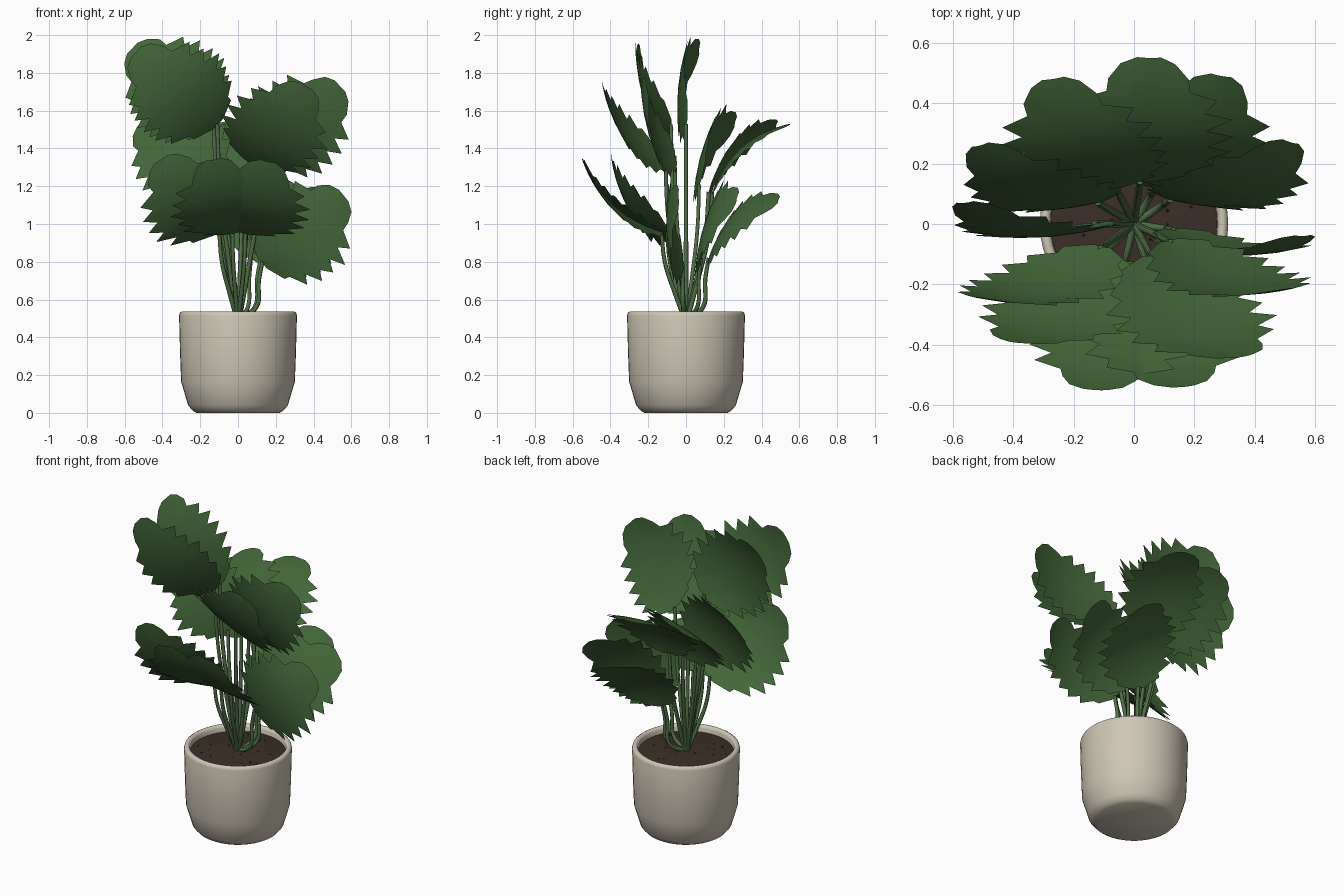
import bpy, bmesh, math, random
from mathutils import Vector

if "Cube" in bpy.data.objects:
    bpy.data.objects.remove(bpy.data.objects["Cube"])

random.seed(4)

def material(name, rgb):
    m = bpy.data.materials.new(name)
    m.diffuse_color = (*rgb, 1)
    m.use_nodes = True
    m.node_tree.nodes["Principled BSDF"].inputs["Base Color"].default_value = m.diffuse_color
    return m

POT = material("pot_glaze", (0.62, 0.57, 0.46))
SOIL = material("soil_brown", (0.045, 0.028, 0.02))
LEAF = material("leaf_green", (0.055, 0.135, 0.04))
STEM = material("stem_green", (0.08, 0.16, 0.06))

def make_object(name, bm, mat, smooth=None):
    bmesh.ops.recalc_face_normals(bm, faces=bm.faces)
    me = bpy.data.meshes.new(name)
    bm.to_mesh(me)
    bm.free()
    ob = bpy.data.objects.new(name, me)
    bpy.context.collection.objects.link(ob)
    me.materials.append(mat)
    if smooth:
        bpy.ops.object.select_all(action='DESELECT')
        ob.select_set(True)
        bpy.context.view_layer.objects.active = ob
        bpy.ops.object.shade_smooth_by_angle(angle=math.radians(smooth))
    return ob

def lathe(name, profile, mat, steps=48):
    bm = bmesh.new()
    vs = [bm.verts.new((r, 0, z)) for r, z in profile]
    es = [bm.edges.new(p) for p in zip(vs, vs[1:])]
    bmesh.ops.spin(bm, geom=vs + es, cent=(0, 0, 0), axis=(0, 0, 1),
                   angle=math.tau, steps=steps, use_merge=True)
    bmesh.ops.remove_doubles(bm, verts=bm.verts, dist=1e-4)
    return make_object(name, bm, mat, 50)

# Pot with tapered foot and lip
lathe("pot", [(0, 0), (.22, 0), (.24, .012), (.264, .04), (.301, .165),
              (.307, .32), (.312, .515), (.308, .53),
              (.297, .537), (.283, .533), (.277, .52), (.274, .47)], POT)

# Soil, slightly mounded, with small grains
lathe("soil", [(0, .507), (.12, .506), (.22, .502), (.278, .495)], SOIL)
bm = bmesh.new()
for _ in range(24):
    a, r = random.uniform(0, math.tau), .25 * math.sqrt(random.random())
    grain = bmesh.ops.create_icosphere(bm, subdivisions=1, radius=random.uniform(.004, .008))
    bmesh.ops.translate(bm, verts=grain["verts"], vec=(r * math.cos(a), r * math.sin(a), .503))
make_object("soil_grains", bm, SOIL)

# Half outline of a leaf: (position along rib, half width), teeth and notches alternating
TEETH = [.15, .24, .28, .285, .275, .23]
OUTLINE = [(-.01, .04)]
for i, w in enumerate(TEETH):
    t = .06 + i * .134
    OUTLINE += [(t, w), (t + .05, .76 * (w + TEETH[min(i + 1, 5)]) / 2)]
OUTLINE[-1] = (.79, .14)
OUTLINE += [(.87, .13), (.96, .09), (1.0, .04)]

def leaf(name, base, tip):
    """Blades face mostly along y, rolled halfway toward horizontal, and bow along their length."""
    base, tip = Vector(base), Vector(tip)
    d = tip - base
    axis = d.normalized()
    facing = Vector((0, 1, 0))
    upright = (facing - axis * facing.dot(axis)).normalized()
    level = Vector((0, d.z, -d.y)).normalized()
    normal = (upright + level).normalized()
    side = axis.cross(normal)
    bm = bmesh.new()
    rows = []
    for t, w in OUTLINE:
        row = []
        for u in (-1, -.5, 0, .5, 1):
            wj = w * (1 + random.uniform(-.05, .05)) if abs(u) == 1 else w
            sag = -.30 * t * (1 - t) + .02 * u * u * (w / .26)
            row.append(bm.verts.new(base + d * t + side * u * wj + normal * sag))
        rows.append(row)
    for a, b in zip(rows, rows[1:]):
        for j in range(4):
            bm.faces.new((a[j], a[j + 1], b[j + 1], b[j]))
    return make_object(name, bm, LEAF, 60)

def tube(name, pts, radius, taper=.8):
    cu = bpy.data.curves.new(name, 'CURVE')
    cu.dimensions = '3D'
    cu.bevel_depth = radius
    cu.bevel_resolution = 1
    cu.resolution_u = 6
    cu.use_fill_caps = True
    sp = cu.splines.new('BEZIER')
    sp.bezier_points.add(len(pts) - 1)
    for i, (bp, p) in enumerate(zip(sp.bezier_points, pts)):
        bp.co = p
        bp.handle_left_type = bp.handle_right_type = 'AUTO'
        bp.radius = 1 + (taper - 1) * i / (len(pts) - 1)
    cu.materials.append(STEM)
    ob = bpy.data.objects.new(name, cu)
    bpy.context.collection.objects.link(ob)

# Leaf base and tip points, listed around the plant
LEAVES = [
    ((-.13, .00, 1.53), (-.56, .07, 1.93)),
    ((-.11, -.08, 1.53), (-.54, -.24, 1.91)),
    ((-.10, -.10, .96), (-.41, -.39, 1.34)),
    ((-.03, -.13, .95), (-.13, -.55, 1.34)),
    ((.04, -.13, .95), (.16, -.54, 1.33)),
    ((.06, -.11, 1.33), (.36, -.44, 1.73)),
    ((.12, -.06, 1.36), (.54, -.21, 1.73)),
    ((.13, -.02, .80), (.56, -.04, 1.15)),
    ((.12, .08, .82), (.52, .27, 1.14)),
    ((.07, .12, .82), (.29, .49, 1.13)),
    ((.02, .14, 1.17), (.05, .55, 1.53)),
    ((-.06, .12, 1.17), (-.27, .48, 1.53)),
    ((-.12, .07, 1.21), (-.51, .26, 1.54)),
]
for i, (b, t) in enumerate(LEAVES, 1):
    leaf(f"leaf_{i}", b, t)
    # Stem leaves the soil centre and bends upright; short ones spread more at the foot
    h = b[2] - .5
    spread = .75 if h < .35 else .45
    p1 = (b[0] * spread, b[1] * spread, .5 + (.06 if h < .35 else .3 * h))
    p2 = (b[0] * .85, b[1] * .85, .5 + .65 * h)
    tube(f"stem_{i}", [(b[0] * .06, b[1] * .06, .5), p1, p2, b], .013)
